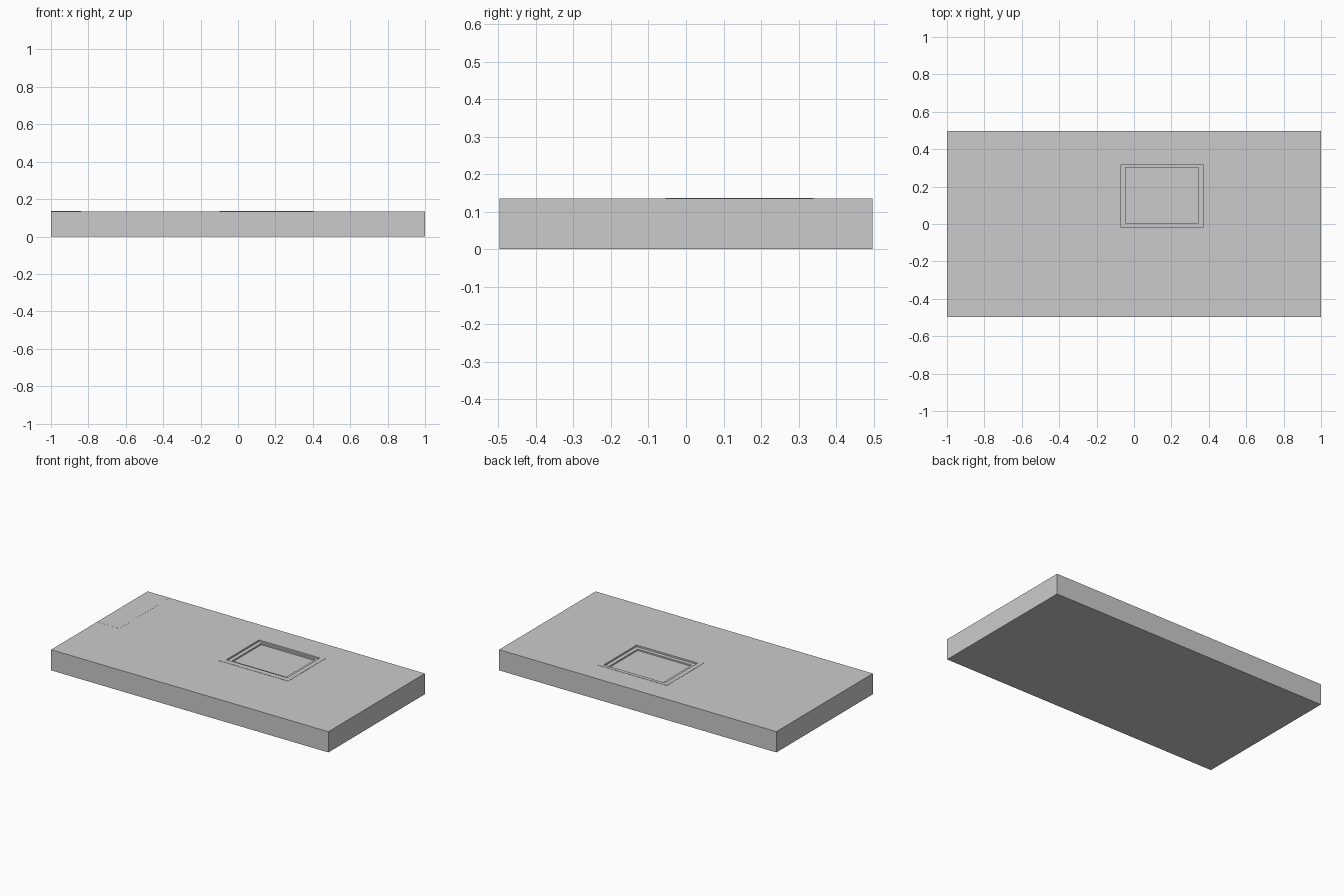
import bpy

if "Cube" in bpy.data.objects:
    bpy.data.objects.remove(bpy.data.objects["Cube"])


def box(name, x, y, z):
    """Axis-aligned box from (min, max) ranges."""
    bpy.ops.mesh.primitive_cube_add(size=1)
    ob = bpy.context.object
    ob.name = name
    ob.location = [(r[0] + r[1]) / 2 for r in (x, y, z)]
    ob.scale = [r[1] - r[0] for r in (x, y, z)]
    bpy.ops.object.transform_apply(location=True, rotation=True, scale=True)
    return ob


def cut(target, cutter):
    bpy.context.view_layer.objects.active = target
    mod = target.modifiers.new("cut", 'BOOLEAN')
    mod.operation = 'DIFFERENCE'
    mod.solver = 'EXACT'
    mod.object = cutter
    bpy.ops.object.modifier_apply(modifier=mod.name)


TOP = 0.135

# main slab
slab = box("slab", (-1, 1), (-0.497, 0.497), (0, TOP))

# very thin raised surround and corner pad
surround = box("recess_surround", (-0.10, 0.40), (-0.055, 0.34), (TOP - 0.002, TOP + 0.0015))
pad = box("corner_pad", (-1, -0.84), (-0.026, 0.497), (TOP - 0.002, TOP + 0.0005))

# stepped rectangular recess: outer ledge, then inner floor
steps = [
    box("ledge_cutter", (-0.07, 0.37), (-0.02, 0.317), (TOP - 0.009, TOP + 0.05)),
    box("floor_cutter", (-0.045, 0.345), (0.005, 0.303), (TOP - 0.018, TOP + 0.04)),
]
for c in steps:
    c.hide_render = True
    cut(slab, c)
cut(surround, steps[0])
for c in steps:
    bpy.data.objects.remove(c)
